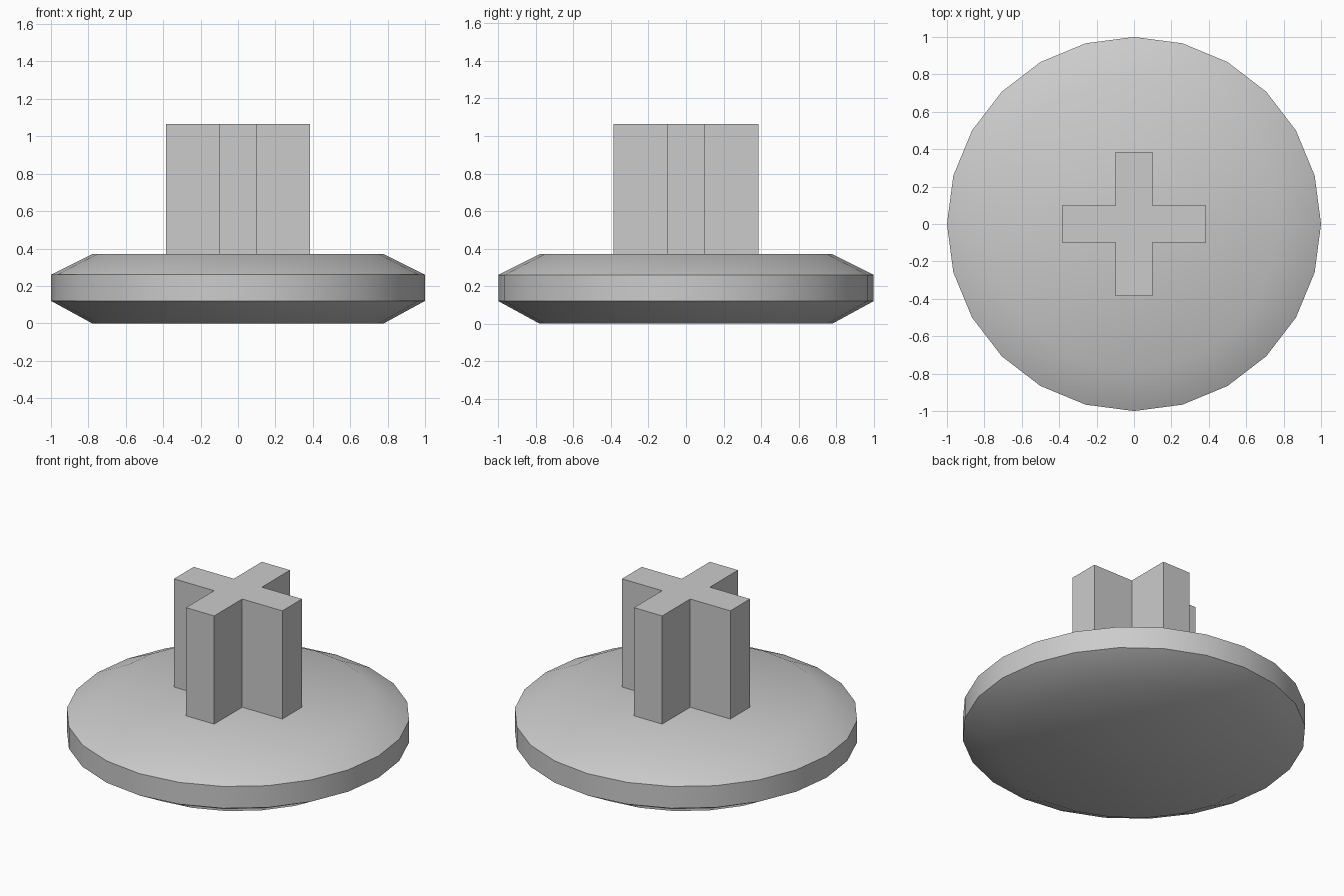
import bpy, bmesh, math

if "Cube" in bpy.data.objects:
    bpy.data.objects.remove(bpy.data.objects["Cube"])

grey = bpy.data.materials.new("light_grey")
grey.use_nodes = True
colour = (0.6, 0.6, 0.6, 1)
grey.diffuse_color = colour
grey.node_tree.nodes["Principled BSDF"].inputs["Base Color"].default_value = colour


def finish(name, bm):
    bmesh.ops.recalc_face_normals(bm, faces=bm.faces)
    mesh = bpy.data.meshes.new(name)
    bm.to_mesh(mesh)
    bm.free()
    mesh.materials.append(grey)
    obj = bpy.data.objects.new(name, mesh)
    bpy.context.collection.objects.link(obj)
    bpy.ops.object.select_all(action='DESELECT')
    bpy.context.view_layer.objects.active = obj
    obj.select_set(True)
    bpy.ops.object.shade_smooth_by_angle(angle=math.radians(30))
    return obj


# Round base with chamfered upper and lower rims
SIDES = 24
bm = bmesh.new()
rings = []
for radius, z in [(0.78, 0), (1, 0.12), (1, 0.26), (0.78, 0.37)]:
    angles = [math.tau * i / SIDES for i in range(SIDES)]
    rings.append([bm.verts.new((radius * math.cos(a), radius * math.sin(a), z)) for a in angles])
for low, high in zip(rings, rings[1:]):
    for i in range(SIDES):
        j = (i + 1) % SIDES
        bm.faces.new((low[i], low[j], high[j], high[i]))
bm.faces.new(rings[0])
bm.faces.new(rings[-1])
finish("round_base", bm)

# Cross-shaped stem: one arm corner turned four times, then extruded
bm = bmesh.new()
w, r = 0.1, 0.385
outline = []
for turn in range(4):
    for x, y in [(r, -w), (r, w), (w, w)]:
        for _ in range(turn):
            x, y = -y, x
        outline.append(bm.verts.new((x, y, 0.37)))
face = bm.faces.new(outline)
top = bmesh.ops.extrude_face_region(bm, geom=[face], use_keep_orig=True)
for v in top["geom"]:
    if isinstance(v, bmesh.types.BMVert):
        v.co.z = 1.065
finish("cross_stem", bm)
